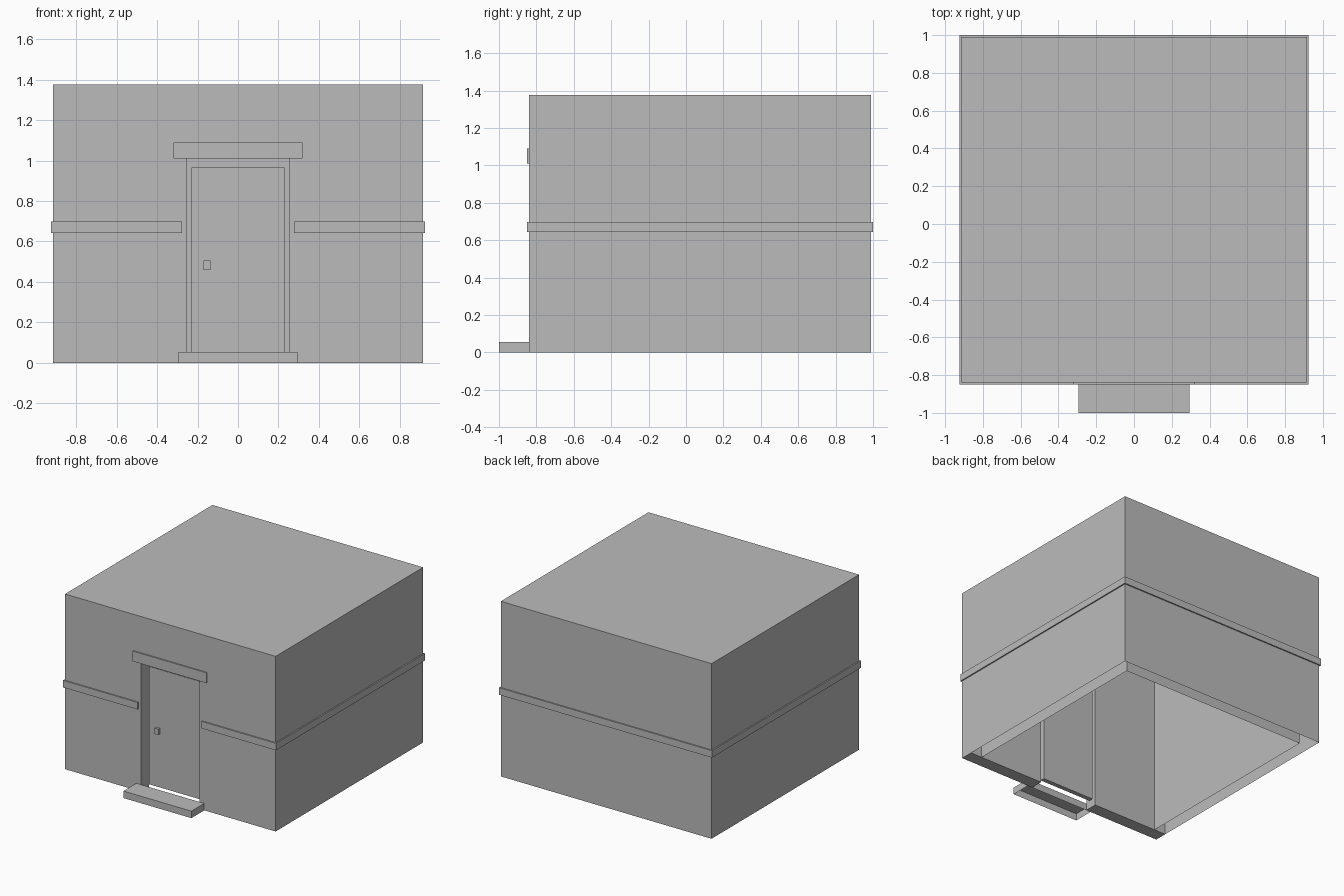
import bpy
import bmesh
from mathutils import Vector

cube = bpy.data.objects.get("Cube")
if cube:
    bpy.data.objects.remove(cube, do_unlink=True)

# One plain grey for the whole building
grey = bpy.data.materials.new("plain_grey")
grey.use_nodes = True
colour = (0.5, 0.5, 0.5, 1)
grey.diffuse_color = colour
grey.node_tree.nodes["Principled BSDF"].inputs["Base Color"].default_value = colour

# Main dimensions
HALF, FRONT, BACK, TOP = 0.915, -0.84, 0.99, 1.375
WALL, LIP = 0.1, 0.01
DOOR_W, DOOR_H = 0.255, 1.01
DOWN, FORWARD = Vector((0, 0, -1)), Vector((0, -1, 0))


def finish(name, bm):
    mesh = bpy.data.meshes.new(name)
    bm.to_mesh(mesh)
    bm.free()
    mesh.materials.append(grey)
    obj = bpy.data.objects.new(name, mesh)
    bpy.context.collection.objects.link(obj)
    return obj


def box(name, x, y, z, open_sides=(), inward=False):
    """Box between coordinate pairs, leaving out the faces that point along open_sides."""
    bm = bmesh.new()
    bmesh.ops.create_cube(bm, size=1)
    for v in bm.verts:
        v.co = Vector([(a + b) / 2 + c * (b - a) for (a, b), c in zip((x, y, z), v.co)])
    bm.normal_update()
    gone = [f for f in bm.faces if any(f.normal.dot(d) > 0.9 for d in open_sides)]
    bmesh.ops.delete(bm, geom=gone, context='FACES')
    if inward:
        bmesh.ops.reverse_faces(bm, faces=bm.faces[:])
    return finish(name, bm)


def front_wall():
    """Wall with a doorway: a profile pushed back by the wall thickness."""
    half = [(DOOR_W, DOOR_H), (DOOR_W, 0), (HALF, 0), (HALF, TOP)]
    outline = half + [(-x, z) for x, z in reversed(half)]
    bm = bmesh.new()
    face = bm.faces.new([bm.verts.new((x, FRONT, z)) for x, z in outline])
    pushed = bmesh.ops.extrude_face_region(bm, geom=[face], use_keep_orig=True)
    for v in pushed["geom"]:
        if isinstance(v, bmesh.types.BMVert):
            v.co.y += WALL
    bmesh.ops.recalc_face_normals(bm, faces=bm.faces[:])
    # The ends and top are already covered by the shell
    gone = [f for f in bm.faces
            if abs(f.normal.x) > 0.9 and abs(f.calc_center_median().x) > HALF - 0.01
            or f.normal.z > 0.9 and f.calc_center_median().z > TOP - 0.01]
    bmesh.ops.delete(bm, geom=gone, context='FACES')
    return finish("front_wall", bm)


# Hollow shell, open underneath
box("outer_walls_and_roof", (-HALF, HALF), (FRONT, BACK), (0, TOP), (DOWN, FORWARD))
box("inner_walls_and_ceiling", (WALL - HALF, HALF - WALL), (FRONT + WALL, BACK - WALL),
    (0, TOP - WALL), (DOWN, FORWARD), inward=True)
front_wall()

# Door set back in its opening, with a square handle
box("door", (-0.23, 0.23), (FRONT + 0.065, FRONT + WALL), (0.04, 0.965))
box("door_handle", (-0.17, -0.135), (FRONT + 0.045, FRONT + 0.065), (0.46, 0.505))

# Lintel and doorstep
box("lintel", (-0.32, 0.32), (FRONT - LIP, FRONT), (DOOR_H, 1.09))
box("doorstep", (-0.295, 0.295), (-1, FRONT), (0, 0.055), (DOWN,))

# Trim band around the walls, broken at the door
band = (0.643, 0.698)
for side, s in (("left", 1), ("right", -1)):
    box(side + "_front_band", sorted((s * 0.277, s * (HALF + LIP))), (FRONT - LIP, FRONT), band)
    box(side + "_side_band", sorted((s * HALF, s * (HALF + LIP))), (FRONT, BACK), band)
box("back_band", (-HALF - LIP, HALF + LIP), (BACK, BACK + LIP), band)
